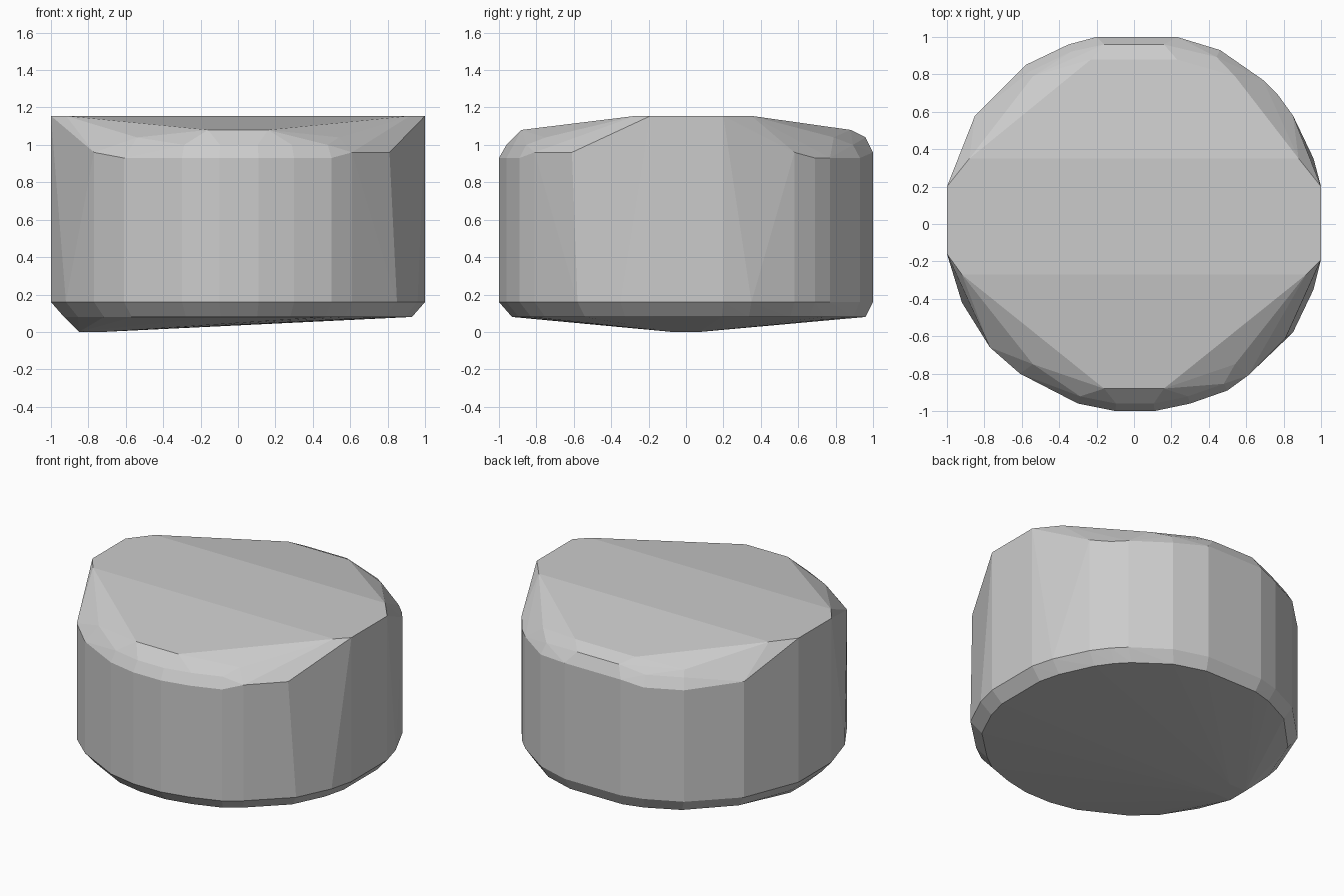
import bpy, bmesh

if "Cube" in bpy.data.objects:
    bpy.data.objects.remove(bpy.data.objects["Cube"])

# Plan outline of the drum: x, y, height of the vertical wall (0 = chamfer only)
OUTLINE = [
    (1, .2, 1.155), (.96, .35, 0), (.85, .58, .96), (.77, .69, .93), (.69, .77, .93),
    (.46, .93, .93), (.23, 1, .96), (-.2, 1, .96), (-.35, .96, .93), (-.58, .85, .93),
    (-.85, .58, .96), (-1, .2, 1.155), (-1, -.16, 1.155), (-.92, -.42, 0),
    (-.77, -.66, .96), (-.61, -.8, .93), (-.3, -.96, .93), (-.1, -1, .93),
    (.11, -1, .93), (.3, -.96, .93), (.5, -.89, .93), (.61, -.81, .96),
    (.81, -.61, .96), (.85, -.58, 0), (.96, -.35, 0), (1, -.19, 1.155),
]

points = []
for x, y, top in OUTLINE:
    points.append((x, y, .16))                      # lower wall edge
    points.append((x * .93, y * (.96 if y > 0 else .93), .08))  # bottom chamfer
    if top:
        points.append((x, y, top))                  # upper wall edge
    if abs(x) < .6 and top:
        points.append((x * .96, y * .96, 1.0))      # upper chamfer

# Slightly tilted underside
points += [(x, y, 0) for x in (-.85, -.72) for y in (-.075, .075)]

# Flat top band, sloping lids and their rounded corners
for s in (-1, 1):
    points += [(s * .92, -.27, 1.155), (s * .88, .35, 1.155),
               (s * .16, -.88, 1.08), (s * .23, .88, 1.08),
               (s * .16, .96, 1.04), (s * .54, -.75, 1.04), (s * .54, .79, 1.04)]

# Wrap everything in a convex faceted shell
bm = bmesh.new()
for p in points:
    bm.verts.new(p)
hull = bmesh.ops.convex_hull(bm, input=bm.verts[:])
loose = {g for g in hull["geom_interior"] + hull["geom_unused"]
         if isinstance(g, bmesh.types.BMVert)}
bmesh.ops.delete(bm, geom=[v for v in loose if v.is_valid and not v.link_faces], context="VERTS")
bmesh.ops.dissolve_limit(bm, angle_limit=.01, verts=bm.verts[:], edges=bm.edges[:])
bmesh.ops.recalc_face_normals(bm, faces=bm.faces[:])

mesh = bpy.data.meshes.new("faceted_drum")
bm.to_mesh(mesh)
bm.free()
bpy.context.collection.objects.link(bpy.data.objects.new("faceted_drum", mesh))
